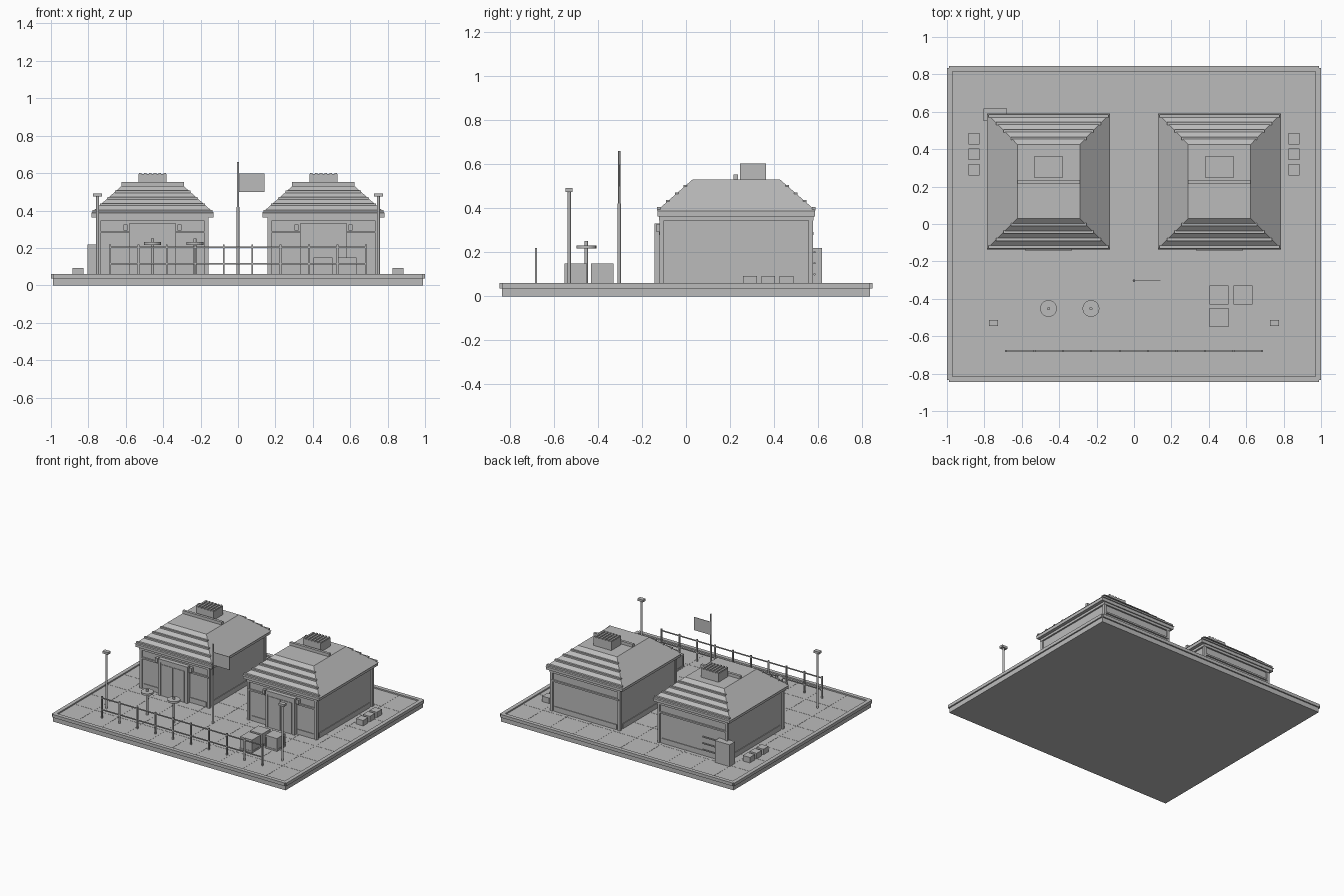
import bpy, bmesh, math
from mathutils import Vector

cube = bpy.data.objects.get("Cube")
if cube:
    bpy.data.objects.remove(cube, do_unlink=True)

grey = bpy.data.materials.new("plain_grey")
grey.use_nodes = True
COLOUR = (0.5, 0.5, 0.5, 1)
grey.diffuse_color = COLOUR
grey.node_tree.nodes["Principled BSDF"].inputs["Base Color"].default_value = COLOUR

GROUND = 0.05


def finish(name, bm):
    bmesh.ops.recalc_face_normals(bm, faces=bm.faces)
    mesh = bpy.data.meshes.new(name)
    bm.to_mesh(mesh)
    bm.free()
    mesh.materials.append(grey)
    ob = bpy.data.objects.new(name, mesh)
    bpy.context.collection.objects.link(ob)
    return ob


def frustum(name, x, y, low, high, z0, z1):
    """Block whose half sizes go from low at z0 to high at z1."""
    bm = bmesh.new()
    bmesh.ops.create_cube(bm, size=2)
    for v in bm.verts:
        hx, hy = high if v.co.z > 0 else low
        v.co = Vector((x + v.co.x * hx, y + v.co.y * hy, z1 if v.co.z > 0 else z0))
    return finish(name, bm)


def box(name, x, y, hx, hy, z0, z1):
    return frustum(name, x, y, (hx, hy), (hx, hy), z0, z1)


def cylinder(name, x, y, r, z0, z1, sides=12):
    bm = bmesh.new()
    bmesh.ops.create_cone(bm, cap_ends=True, segments=sides, radius1=r, radius2=r, depth=z1 - z0)
    bmesh.ops.translate(bm, verts=bm.verts, vec=(x, y, (z0 + z1) / 2))
    return finish(name, bm)


# Ground slab, curbs and paving joints
box("ground_slab", 0, 0, 0.99, 0.835, 0, GROUND)
for s in (-1, 1):
    box("long_curb", 0, s * 0.83, 0.99, 0.015, 0.036, 0.06)
    box("side_curb", s * 0.985, 0, 0.015, 0.835, 0.036, 0.06)
for i in range(-4, 5):
    box("paving_joint_y", i * 0.2, 0, 0.002, 0.81, GROUND - 0.01, GROUND + 0.001)
for i in range(-3, 4):
    box("paving_joint_x", 0, i * 0.2, 0.97, 0.002, GROUND - 0.01, GROUND + 0.001)

# Roof and wall dimensions shared by both huts
HY = 0.228
WX, WY = 0.288, 0.338
EAVE, TOP = 0.39, 0.53
EX, EY, TX, TY = 0.33, 0.363, 0.167, 0.198


def hut(cx):
    # Walls with posts, plinth and beams
    box("walls", cx, HY, WX, WY, GROUND, 0.37)
    box("wall_top_beam", cx, HY, WX + 0.012, WY + 0.012, 0.345, 0.365)
    for sx in (-1, 1):
        for sy in (-1, 1):
            box("corner_post", cx + sx * WX, HY + sy * WY, 0.01, 0.01, GROUND, 0.36)
        box("side_plinth", cx + sx * WX, HY, 0.005, 0.305, GROUND, 0.088)
    for sy in (-1, 1):
        box("wall_band", cx, HY + sy * WY, WX, 0.012, 0.279, 0.291)
        box("end_plinth", cx, HY + sy * WY, 0.265, 0.005, GROUND, 0.088)

    # Hipped roof with fascia and battens on the front and back slopes
    box("roof_fascia", cx, HY, EX - 0.005, EY - 0.005, 0.363, EAVE)
    frustum("hipped_roof", cx, HY, (EX, EY), (TX, TY), EAVE - 0.004, TOP)
    for z in (0.398, 0.432, 0.466, 0.5):
        t = (z - EAVE) / (TOP - EAVE)
        hx, y = EX + (TX - EX) * t, EY + (TY - EY) * t
        for sy in (-1, 1):
            box("roof_batten", cx, HY + sy * (y - 0.003), hx, 0.008, z - 0.006, z + 0.006)

    # Ridge bar and ribbed vent
    box("ridge_bar", cx, HY - 0.003, TX, 0.01, TOP, 0.553)
    box("roof_vent", cx, 0.305, 0.075, 0.059, TOP, 0.595)
    for i in range(6):
        box("vent_rib", cx + (i - 2.5) * 0.026, 0.305, 0.007, 0.059, 0.593, 0.602)

    # Entrance with frame, double leaf and lanterns
    front = HY - WY
    box("door_panel", cx, front - 0.01, 0.105, 0.015, GROUND, 0.31)
    box("door_lintel", cx, front - 0.015, 0.125, 0.017, 0.305, 0.33)
    for s in (-1, 1):
        box("door_post", cx + s * 0.115, front - 0.015, 0.01, 0.017, GROUND, 0.31)
        box("door_leaf", cx + s * 0.049, front - 0.015, 0.047, 0.014, GROUND, 0.29)
        box("door_lantern", cx + s * 0.144, front - 0.012, 0.01, 0.014, 0.293, 0.326)


for side in (-1, 1):
    hut(side * 0.457)

    # Lamp posts
    cylinder("lamp_post", side * 0.75, -0.53, 0.008, GROUND, 0.478)
    box("lamp_head", side * 0.75, -0.53, 0.024, 0.016, 0.474, 0.491)

    # Low boxes beside each hut
    for i in range(3):
        box("low_box", side * 0.855, 0.29 + i * 0.083, 0.03, 0.031, GROUND, 0.092)

# Flag and pole
cylinder("flag_pole_base", 0, -0.303, 0.007, GROUND, 0.42)
cylinder("flag_pole", 0, -0.303, 0.005, 0.41, 0.66)
box("flag", 0.072, -0.303, 0.07, 0.002, 0.498, 0.598)

# Fence
for i in range(10):
    box("fence_post", -0.685 + i * 0.1522, -0.68, 0.005, 0.005, GROUND, 0.218)
for z in (0.115, 0.205):
    box("fence_rail", 0, -0.68, 0.688, 0.003, z - 0.004, z + 0.004)

# Round standing tables
for x in (-0.457, -0.23):
    cylinder("table_stem", x, -0.452, 0.008, GROUND, 0.25)
    cylinder("table_top", x, -0.452, 0.045, 0.216, 0.231, 24)

# Crates with edge battens
for x, y in ((0.455, -0.38), (0.583, -0.38), (0.455, -0.5)):
    box("crate", x, y, 0.048, 0.048, GROUND, 0.148)
    for z in (0.056, 0.143):
        box("crate_band", x, y, 0.051, 0.051, z - 0.006, z + 0.006)
    for sx in (-1, 1):
        for sy in (-1, 1):
            box("crate_edge", x + sx * 0.046, y + sy * 0.046, 0.005, 0.005, GROUND, 0.149)

# Rear cabinet and its pipes
box("cabinet", -0.742, 0.585, 0.063, 0.033, GROUND, 0.218)
for z in (0.1, 0.15, 0.2):
    pipe = cylinder("cabinet_pipe", 0, 0, 0.005, -0.07, 0.07, 8)
    pipe.rotation_euler = (0, math.radians(90), 0)
    pipe.location = (-0.62, 0.583, z)
